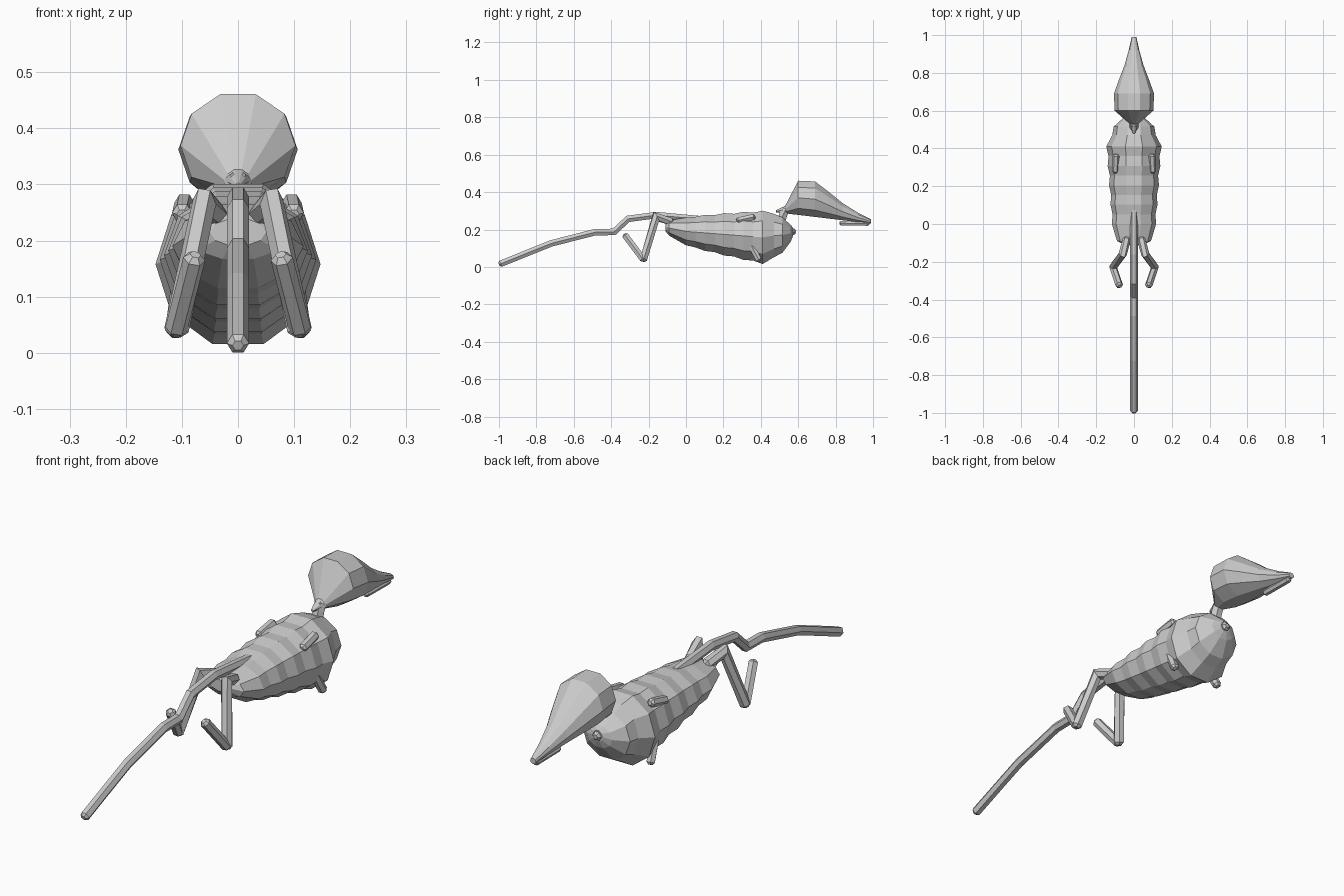
import bpy, bmesh, math
from mathutils import Vector

if "Cube" in bpy.data.objects:
    bpy.data.objects.remove(bpy.data.objects["Cube"])

shade = (.6, .6, .6, 1)
grey = bpy.data.materials.new("plain grey")
grey.use_nodes = True
grey.diffuse_color = shade
grey.node_tree.nodes["Principled BSDF"].inputs["Base Color"].default_value = shade


def circle(sides):
    """Unit circle as cosine and sine pairs."""
    angles = [math.tau * side / sides for side in range(sides)]
    return [(math.cos(angle), math.sin(angle)) for angle in angles]


def loft(name, rings):
    """Skin a list of equal point rings and cap both ends."""
    bm = bmesh.new()
    loops = [[bm.verts.new(point) for point in ring] for ring in rings]
    for first, second in zip(loops, loops[1:]):
        for index in range(len(first)):
            previous = index - 1
            bm.faces.new((first[previous], first[index], second[index], second[previous]))
    bm.faces.new(loops[0])
    bm.faces.new(loops[-1])
    bmesh.ops.recalc_face_normals(bm, faces=bm.faces)
    mesh = bpy.data.meshes.new(name)
    bm.to_mesh(mesh)
    bm.free()
    mesh.materials.append(grey)
    obj = bpy.data.objects.new(name, mesh)
    bpy.context.collection.objects.link(obj)
    return obj


def hull(name, sections):
    """Upright ten-sided rings from (y, centre height, half width, half height)."""
    loft(name, [[(wide * cosine, y, centre + tall * sine) for cosine, sine in circle(10)]
                for y, centre, wide, tall in sections])


def limb(name, radius, *path):
    """Six-sided tube with mitred joints and blunt tips; off-centre limbs are mirrored."""
    points = [Vector(point) for point in path]
    steps = [(end - start).normalized() for start, end in zip(points, points[1:])]
    rings = []

    def add_ring(centre, along, size, stretch=1):
        side = (Vector((1, 0, 0)) - along * along.x).normalized()
        up = side.cross(along) * stretch
        rings.append([centre + (side * cosine + up * sine) * size for cosine, sine in circle(6)])

    chamfer = radius / 2
    add_ring(points[0], steps[0], chamfer)
    add_ring(points[0] + steps[0] * chamfer, steps[0], radius)
    for point, before, after in zip(points[1:], steps, steps[1:]):
        along = (before + after).normalized()
        add_ring(point, along, radius, 1 / max(.5, along.dot(after)))
    add_ring(points[-1] - steps[-1] * chamfer, steps[-1], radius)
    add_ring(points[-1], steps[-1], chamfer)
    obj = loft(name, rings)
    if points[0].x:
        obj.modifiers.new("other side", "MIRROR")


# Ribbed body: blunt rump, alternating rib rings that swell forward, rounded chest
rump = [(-.11, .215, .05, .025), (-.09, .208, .09, .043)]
ribs = []
rib_count = 9
for index in range(rib_count):
    forward = index / (rib_count - 1)
    groove = .94 if index % 2 else 1
    ribs.append((.41 * forward,
                 .19 - .032 * forward,
                 (.117 + .03 * forward) * groove,
                 (.078 + .072 * forward ** .8) * groove))
chest = [(.47, .168, .115, .122), (.515, .17, .108, .1), (.56, .18, .058, .047),
         (.572, .187, .025, .023)]
hull("body", rump + ribs + chest)
limb("chest_nub", .02, (0, .54, .19), (0, .587, .187))

# Neck and head: the throat is a straight slope, the width follows the height
limb("neck", .025, (0, .5, .22), (0, .52, .28), (0, .54, .32))
outline = [(.48, .01), (.53, .04), (.6, .183), (.69, .19), (.76, .145), (.84, .09),
           (.92, .05), (.99, .023)]
hull("head", [(y, .35 - .12 * y + height / 2, height * .56, height * .525)
              for y, height in outline])
limb("lower_jaw", .014, (0, .82, .234), (0, .98, .232))

# Bent tail
limb("tail", .02, (0, .08, .255), (0, -.16, .277), (0, -.31, .257), (0, -.385, .187),
     (0, -.485, .186), (0, -.72, .126), (0, -.84, .078), (0, -1, .013))

# Hind legs: short hip, long thigh, foot folded back up
limb("hind_thigh", .022, (.035, -.07, .24), (.06, -.16, .268), (.112, -.23, .03))
limb("hind_foot", .02, (.112, -.225, .035), (.076, -.33, .175))

# Arm stubs above and below the ribs
limb("upper_arm_stub", .018, (.1, .27, .247), (.095, .37, .269))
limb("lower_arm_stub", .018, (.1, .34, .13), (.113, .393, .03))
